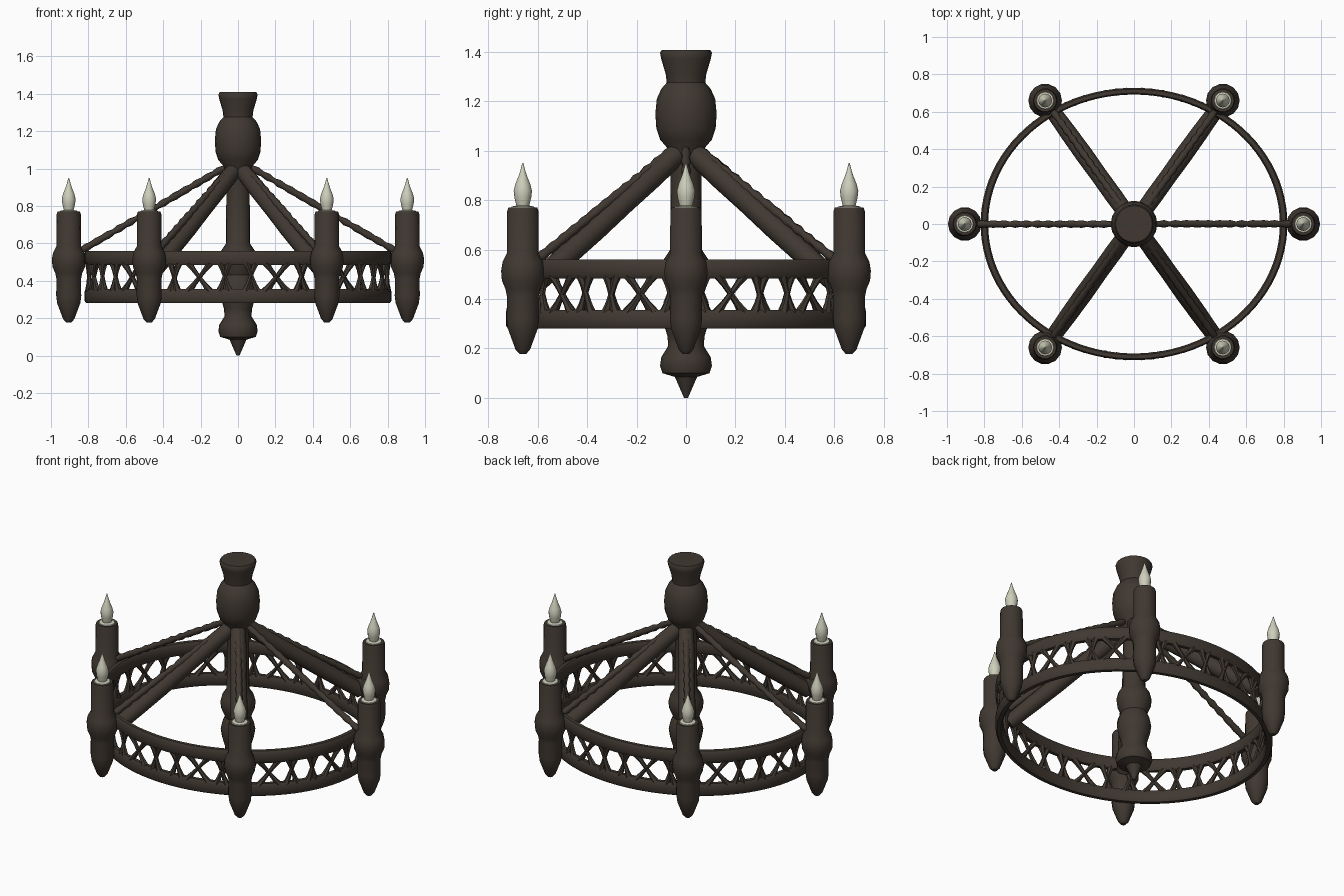
import bpy, bmesh, math, random
from mathutils import Vector, Matrix

if "Cube" in bpy.data.objects:
    bpy.data.objects.remove(bpy.data.objects["Cube"])

random.seed(4)


def material(name, rgb):
    m = bpy.data.materials.new(name)
    m.diffuse_color = (*rgb, 1)
    m.use_nodes = True
    m.node_tree.nodes["Principled BSDF"].inputs["Base Color"].default_value = m.diffuse_color
    return m


IRON = material("dark brown iron", (0.052, 0.040, 0.031))
FLAME = material("pale flame", (0.62, 0.62, 0.50))


def finish(name, bm, mat, angle=40):
    bmesh.ops.recalc_face_normals(bm, faces=bm.faces)
    me = bpy.data.meshes.new(name)
    bm.to_mesh(me)
    bm.free()
    me.materials.append(mat)
    ob = bpy.data.objects.new(name, me)
    bpy.context.collection.objects.link(ob)
    bpy.ops.object.select_all(action='DESELECT')
    ob.select_set(True)
    bpy.context.view_layer.objects.active = ob
    bpy.ops.object.shade_smooth_by_angle(angle=math.radians(angle))
    return ob


def lathe(bm, profile, sides, matrix=Matrix(), closed=False):
    """Spin (radius, z) points around z; cap the ends unless the profile is a closed loop."""
    rings = []
    for r, z in profile:
        rings.append([bm.verts.new(matrix @ Vector((r * math.cos(2 * math.pi * i / sides),
                                                    r * math.sin(2 * math.pi * i / sides), z)))
                      for i in range(sides)])
    pairs = list(zip(rings, rings[1:]))
    if closed:
        pairs.append((rings[-1], rings[0]))
    for a, b in pairs:
        for i in range(sides):
            j = (i + 1) % sides
            bm.faces.new((a[i], a[j], b[j], b[i]))
    if not closed:
        bm.faces.new(rings[0])
        bm.faces.new(rings[-1])


def rod(bm, p, q, radii, sides=8):
    """Round bar from p to q with radii spread evenly along it."""
    p, q = Vector(p), Vector(q)
    d = q - p
    mat = Matrix.Translation(p) @ d.to_track_quat('Z', 'Y').to_matrix().to_4x4()
    n = len(radii) - 1
    lathe(bm, [(r, d.length * i / n) for i, r in enumerate(radii)], sides, mat)


# Central turned column
bm = bmesh.new()
lathe(bm, [(0.008, 0), (0.045, 0.085), (0.095, 0.10), (0.105, 0.13), (0.10, 0.165),
           (0.072, 0.21), (0.075, 0.25), (0.09, 0.30), (0.098, 0.35), (0.09, 0.39),
           (0.074, 0.43), (0.095, 0.48), (0.10, 0.52), (0.09, 0.56), (0.064, 0.60),
           (0.062, 0.95), (0.075, 1.01), (0.105, 1.045), (0.12, 1.09), (0.124, 1.15),
           (0.118, 1.21), (0.10, 1.25), (0.078, 1.275), (0.082, 1.31), (0.10, 1.37),
           (0.105, 1.395), (0.098, 1.408)], 20)
finish("central_column", bm, IRON)

# Elliptical ring rails
RX, RY = 0.80, 0.71


def ring_point(t, z):
    return Vector((RX * math.cos(t), RY * math.sin(t), z))


for name, zc in (("lower_rail", 0.318), ("upper_rail", 0.522)):
    section = [(-0.019, -0.026), (-0.011, -0.038), (0.011, -0.038), (0.019, -0.026),
               (0.019, 0.026), (0.011, 0.038), (-0.011, 0.038), (-0.019, 0.026)]
    bm = bmesh.new()
    lathe(bm, [(1 + u / 0.755, zc + v) for u, v in section], 96,
          Matrix.Diagonal((RX, RY, 1, 1)), closed=True)
    finish(name, bm, IRON)

# Tracery between the rails: waisted posts alternating with crossed bars
CELLS = 36
bm = bmesh.new()
for k in range(CELLS):
    t = 2 * math.pi * (k + 0.5) / CELLS
    w = 0.075 if k % 3 == 1 else 0.03
    for s in (-1, 1):
        j = random.uniform(-0.012, 0.012)
        rod(bm, ring_point(t - s * w + j, 0.345), ring_point(t + s * w, 0.495),
            [0.02, 0.013, 0.011, 0.013, 0.02], 6)
finish("ring_tracery", bm, IRON)

# Candle holders, candles and flames
HOLDERS = [(0.905, 0), (0.475, 0.66), (-0.475, 0.66),
           (-0.905, 0), (-0.475, -0.66), (0.475, -0.66)]
for n, (x, y) in enumerate(HOLDERS, 1):
    place = Matrix.Translation((x, y, 0))
    bm = bmesh.new()
    lathe(bm, [(0.014, 0.178), (0.03, 0.195), (0.062, 0.28), (0.067, 0.32), (0.066, 0.41),
               (0.072, 0.44), (0.087, 0.475), (0.09, 0.515), (0.084, 0.55), (0.066, 0.585),
               (0.065, 0.755), (0.060, 0.77)], 14, place)
    finish(f"candle_holder_{n}", bm, IRON)
    bm = bmesh.new()
    lathe(bm, [(0.048, 0.768), (0.045, 0.774), (0.026, 0.778), (0.034, 0.81), (0.037, 0.838),
               (0.030, 0.865), (0.018, 0.895), (0.010, 0.92), (0.002, 0.95)], 12, place)
    finish(f"flame_{n}", bm, FLAME)

# Sloping supports: twisted chains to every holder, thick beams on the four diagonals
for n, (x, y) in enumerate(HOLDERS, 1):
    k = 0.93 if y == 0 else 0.91
    links = [0.021 if i % 2 else 0.015 + random.uniform(-0.002, 0.003) for i in range(27)]
    bm = bmesh.new()
    rod(bm, (x * 0.08, y * 0.08, 1.005), (x * k, y * k, 0.56), links, 7)
    finish(f"chain_{n}", bm, IRON, 60)
    if y:
        bm = bmesh.new()
        rod(bm, (x * 0.05, y * 0.05, 0.99), (x * 0.90, y * 0.90, 0.475),
            [0.044, 0.047, 0.046, 0.048, 0.046, 0.042], 12)
        finish(f"support_beam_{n}", bm, IRON)
